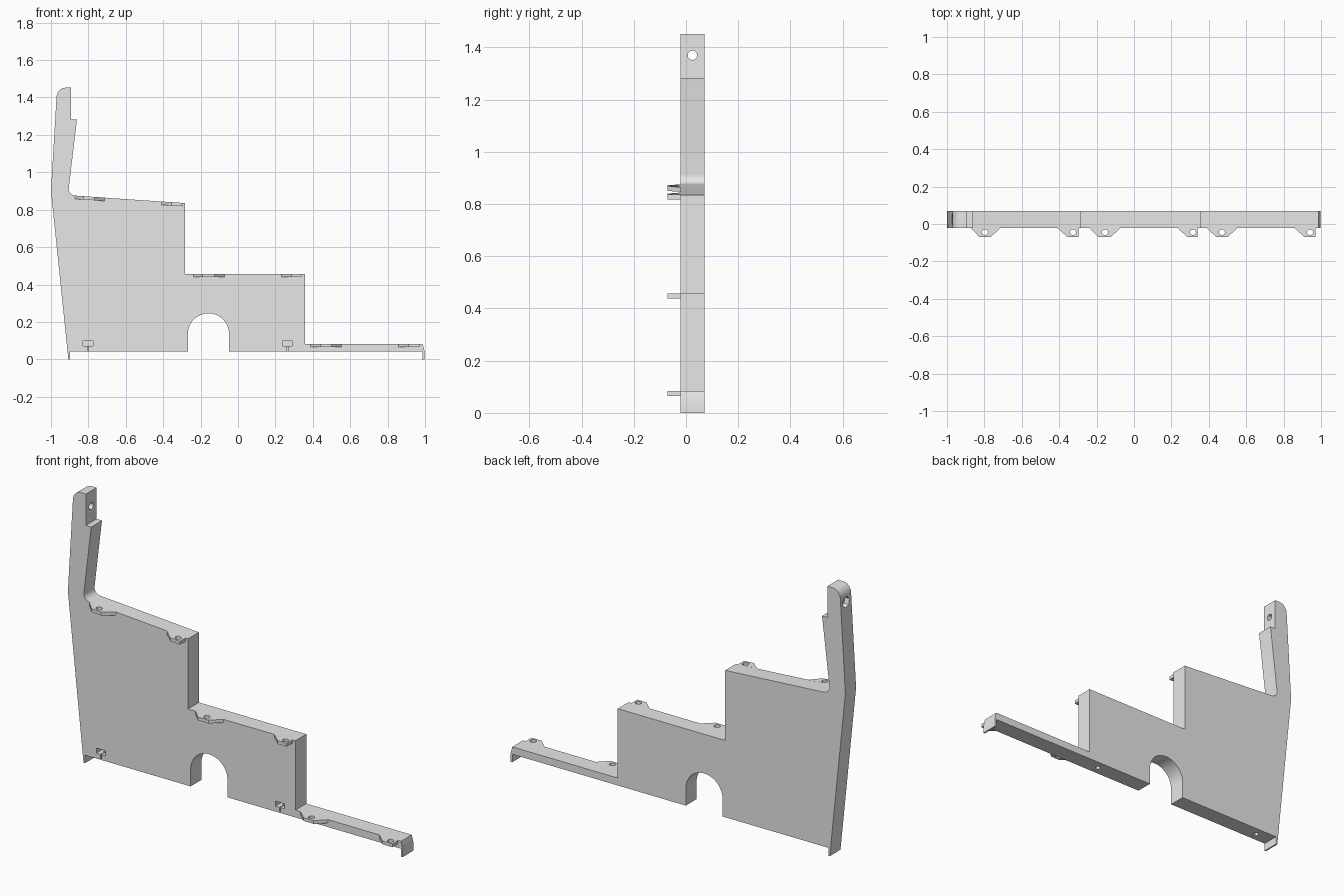
import bpy, bmesh, math
from mathutils import Vector

if "Cube" in bpy.data.objects:
    bpy.data.objects.remove(bpy.data.objects["Cube"])

grey = bpy.data.materials.new("plain grey")
grey.diffuse_color = (0.8, 0.8, 0.8, 1)
grey.use_nodes = True
grey.node_tree.nodes["Principled BSDF"].inputs["Base Color"].default_value = grey.diffuse_color

FRONT, BACK, MID = -0.021, 0.0705, 0.0245


def prism(name, base, offset):
    """Closed solid from a planar loop of 3D points swept along an offset."""
    bm = bmesh.new()
    face = bm.faces.new([bm.verts.new(p) for p in base])
    ext = bmesh.ops.extrude_face_region(bm, geom=[face], use_keep_orig=True)
    verts = [g for g in ext["geom"] if isinstance(g, bmesh.types.BMVert)]
    bmesh.ops.translate(bm, verts=verts, vec=offset)
    bmesh.ops.recalc_face_normals(bm, faces=bm.faces)
    me = bpy.data.meshes.new(name)
    bm.to_mesh(me)
    bm.free()
    me.materials.append(grey)
    ob = bpy.data.objects.new(name, me)
    bpy.context.collection.objects.link(ob)
    return ob


def rod(name, centre, axis, length, radius, sides=20):
    """Round or hexagonal cutter starting at centre and running along axis."""
    axis = Vector(axis)
    u = axis.orthogonal().normalized()
    v = axis.cross(u)
    angles = [math.tau * i / sides for i in range(sides)]
    ring = [Vector(centre) + radius * (u * math.cos(a) + v * math.sin(a)) for a in angles]
    return prism(name, ring, axis * length)


def box(name, x0, x1, y0, y1, z0, z1):
    return prism(name, [(x0, y0, z0), (x1, y0, z0), (x1, y0, z1), (x0, y0, z1)], (0, y1 - y0, 0))


def round_corner(a, corner, b, steps=8):
    """Smooth bend from a to b that turns at the corner point."""
    a, c, b = Vector(a), Vector(corner), Vector(b)
    p, q = a.lerp(c, 0.55), b.lerp(c, 0.55)
    pts = []
    for i in range(steps + 1):
        t = i / steps
        s = 1 - t
        pts.append(tuple(s**3 * a + 3 * s * s * t * p + 3 * s * t * t * q + t**3 * b))
    return pts


def cut(ob, cutters):
    for c in cutters:
        mod = ob.modifiers.new("cut", 'BOOLEAN')
        mod.operation, mod.solver, mod.object = 'DIFFERENCE', 'EXACT', c
        bpy.context.view_layer.objects.active = ob
        bpy.ops.object.modifier_apply(modifier=mod.name)
        bpy.data.objects.remove(c, do_unlink=True)


def smooth(ob):
    bpy.ops.object.select_all(action='DESELECT')
    ob.select_set(True)
    bpy.context.view_layer.objects.active = ob
    bpy.ops.object.shade_smooth_by_angle(angle=math.radians(30))


# Stepped side panel with upright post, arch and end lips
arch = [(-0.158 - 0.11 * math.cos(a), 0.136 + 0.11 * math.sin(a))
        for a in (math.pi * i / 24 for i in range(25))]
outline = [(-0.907, 0), (-0.898, 0), (-0.898, 0.043), (-0.268, 0.043)]
outline += arch
outline += [(-0.048, 0.043), (0.987, 0.043), (0.987, 0), (0.997, 0), (0.997, 0.045),
            (0.987, 0.083), (0.358, 0.083), (0.358, 0.457), (-0.283, 0.457), (-0.283, 0.835)]
outline += round_corner((-0.87, 0.875), (-0.91, 0.878), (-0.905, 0.915))
outline += [(-0.861, 1.283), (-0.893, 1.283), (-0.893, 1.452)]
outline += round_corner((-0.925, 1.452), (-0.967, 1.452), (-0.97, 1.405))
outline += [(-1.0, 0.9)]
panel = prism("stepped_panel", [(x, FRONT, z) for x, z in outline], (0, BACK - FRONT, 0))

# Post bolt hole with hexagonal nut pocket at the rear
cutters = [rod("post_hole", (-1.1, MID, 1.37), (1, 0, 0), 0.3, 0.018),
           rod("post_nut_pocket", (-1.1, MID, 1.37), (1, 0, 0), 0.155, 0.03, 6)]
# Foot nut slots with vertical bolt holes and thin relief slits
for x in (-0.803, 0.265):
    cutters += [box("nut_slot", x - 0.027, x + 0.027, -0.1, 0.048, 0.072, 0.099),
                rod("foot_hole", (x, MID, 0.0), (0, 0, 1), 0.085, 0.013),
                box("slit", x - 0.002, x + 0.002, -0.1, MID, 0.0, 0.085)]
cut(panel, cutters)
smooth(panel)

# Screw tabs: base left, tip left, tip right, base right, hole x, step height, slope
tabs = [(-0.872, -0.826, -0.767, -0.714, -0.797, 0.816, -0.068),
        (-0.41, -0.355, -0.297, -0.297, -0.326, 0.816, -0.068),
        (-0.238, -0.19, -0.126, -0.072, -0.155, 0.457, 0),
        (0.233, 0.286, 0.34, 0.34, 0.315, 0.457, 0),
        (0.388, 0.441, 0.5, 0.553, 0.47, 0.083, 0),
        (0.858, 0.912, 0.97, 0.97, 0.941, 0.083, 0)]
for n, (a, b, c, d, hole, z, slope) in enumerate(tabs, 1):
    corners = [(a, FRONT), (b, -0.0705), (c, -0.0705), (d, FRONT)]
    loop = [(x, y, z + slope * x) for x, y in corners]
    tab = prism(f"screw_tab_{n}", loop, (0, 0, -0.018))
    cut(tab, [rod("tab_hole", (hole, -0.044, z + slope * hole - 0.1), (0, 0, 1), 0.2, 0.016)])
    smooth(tab)
